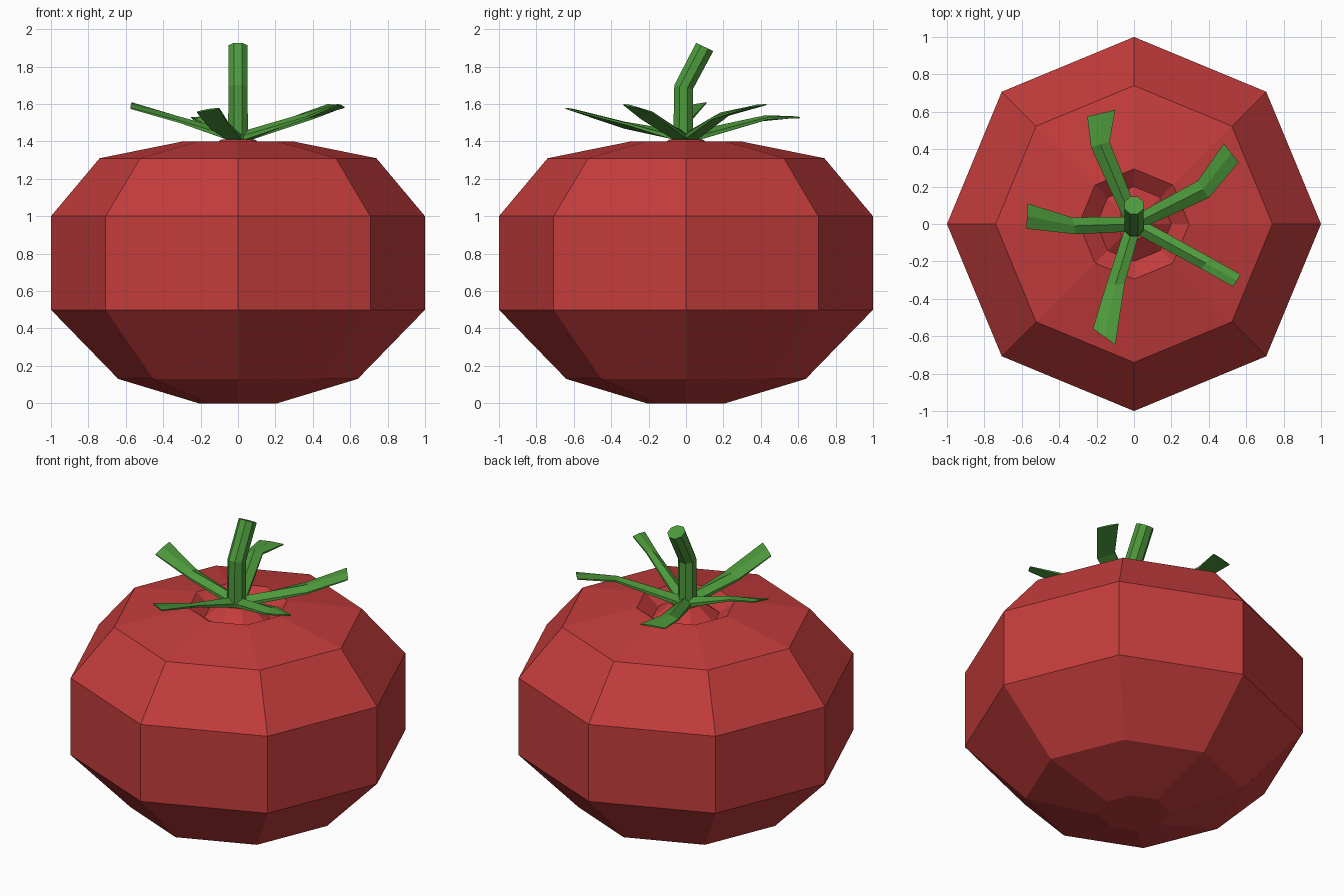
import bpy, bmesh, math
from mathutils import Vector

if "Cube" in bpy.data.objects:
    bpy.data.objects.remove(bpy.data.objects["Cube"])


def material(name, rgb):
    m = bpy.data.materials.new(name)
    m.diffuse_color = (*rgb, 1)
    m.use_nodes = True
    m.node_tree.nodes["Principled BSDF"].inputs["Base Color"].default_value = m.diffuse_color
    return m


RED = material("red", (0.55, 0.045, 0.045))
GREEN = material("green", (0.075, 0.32, 0.045))


def loft(name, rings, mat):
    """Skin closed rings of points and cap both ends."""
    bm = bmesh.new()
    loops = [[bm.verts.new(p) for p in ring] for ring in rings]
    for a, b in zip(loops, loops[1:]):
        n = len(a)
        for i in range(n):
            j = (i + 1) % n
            bm.faces.new((a[i], a[j], b[j], b[i]))
    bm.faces.new(loops[0][::-1])
    bm.faces.new(loops[-1])
    bmesh.ops.recalc_face_normals(bm, faces=bm.faces)
    me = bpy.data.meshes.new(name)
    bm.to_mesh(me)
    bm.free()
    me.materials.append(mat)
    ob = bpy.data.objects.new(name, me)
    bpy.context.collection.objects.link(ob)
    return ob


def octagon(r, centre, tilt=0.0, turn=0.0):
    """Eight-sided ring, tipped towards +y by tilt."""
    pts = []
    for k in range(8):
        a = k * math.pi / 4 + turn
        x, y = r * math.cos(a), r * math.sin(a)
        pts.append(Vector(centre) + Vector((x, y * math.cos(tilt), -y * math.sin(tilt))))
    return pts


# Fruit: octagonal lathe with a dimple and small central bump on top
profile = [(0.21, 0), (0.64, 0.13), (1, 0.5), (1, 1), (0.74, 1.31),
           (0.295, 1.4), (0.2, 1.33), (0.09, 1.41)]
loft("fruit", [octagon(r, (0, 0, z)) for r, z in profile], RED)

# Stem: bent octagonal rod
turn = math.pi / 8
loft("stem", [octagon(0.058, (0, -0.015, 1.39), 0, turn),
              octagon(0.055, (0, -0.013, 1.69), 0.22, turn),
              octagon(0.055, (0, 0.1, 1.905), 0.45, turn)], GREEN)

# Sepals: middle left, middle right, tip left, tip right (seen from the centre)
sepals = [
    [(-0.23, 0.41, 1.52), (-0.13, 0.44, 1.53), (-0.25, 0.575, 1.53), (-0.10, 0.61, 1.53)],
    [(0.34, 0.23, 1.55), (0.40, 0.14, 1.53), (0.48, 0.43, 1.60), (0.56, 0.33, 1.585)],
    [(0.41, -0.18, 1.56), (0.36, -0.24, 1.53), (0.57, -0.27, 1.585), (0.53, -0.335, 1.60)],
    [(-0.05, -0.32, 1.50), (-0.15, -0.33, 1.48), (-0.10, -0.645, 1.58), (-0.22, -0.56, 1.56)],
    [(-0.31, -0.055, 1.51), (-0.33, 0.035, 1.53), (-0.575, -0.025, 1.58), (-0.57, 0.11, 1.61)],
]


def section(left, right, ridge, thick):
    """Flat underside with a raised central ridge."""
    down = Vector((0, 0, thick))
    mid = (left + right) / 2 + Vector((0, 0, ridge))
    return [left, mid, right, right - down, left - down]


for i, pts in enumerate(sepals):
    ml, mr, tl, tr = map(Vector, pts)
    d = (ml + mr) / 2
    d.z = 0
    d.normalize()
    side = Vector((-d.y, d.x, 0)) * 0.04
    if (ml - mr).dot(side) < 0:
        side = -side
    base = d * 0.03 + Vector((0, 0, 1.425))
    loft(f"sepal_{i + 1}", [section(base + side, base - side, 0.03, 0.025),
                            section(ml, mr, 0.015, 0.012),
                            section(tl, tr, 0.004, 0.006)], GREEN)
